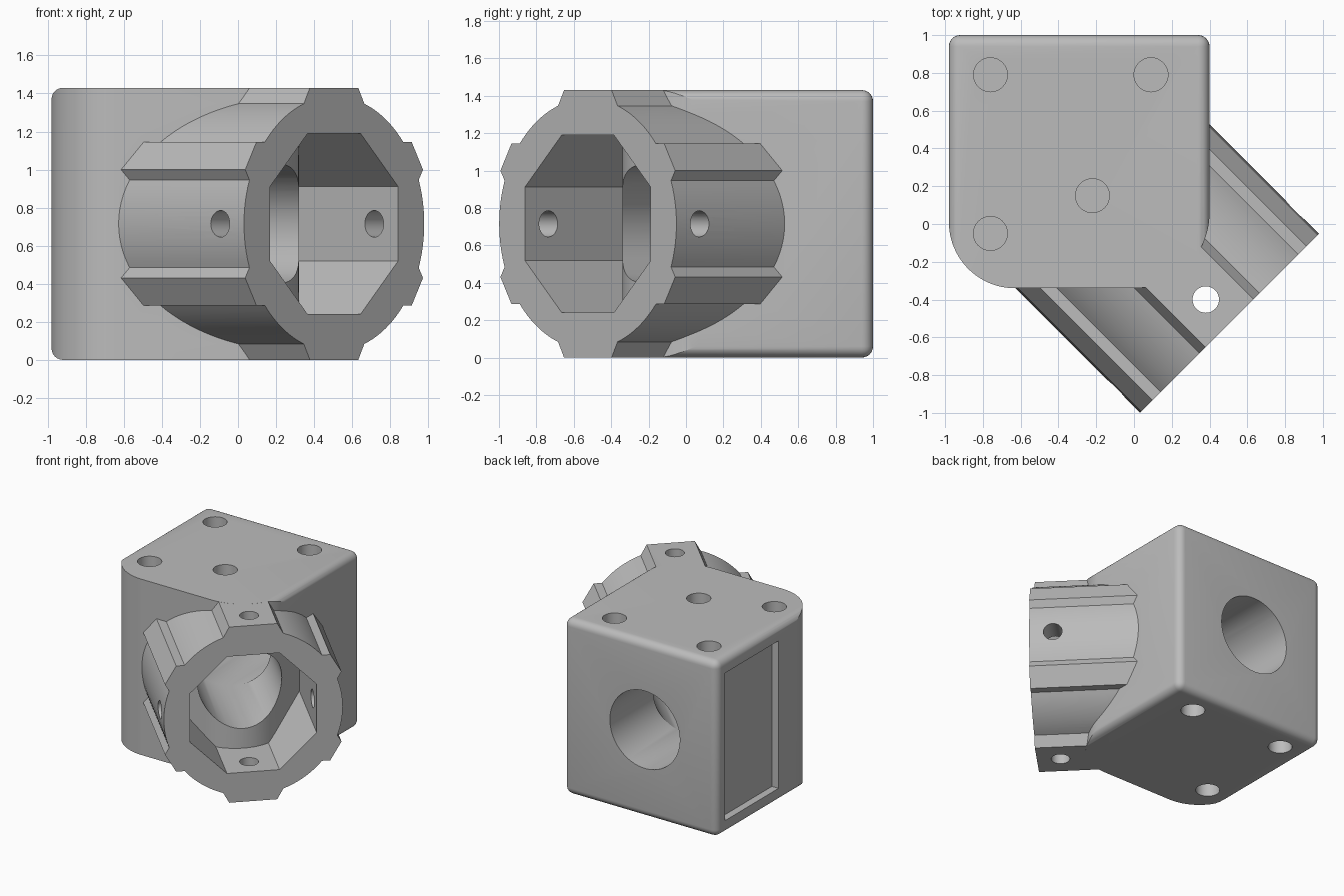
import bpy, bmesh, math
from mathutils import Matrix, Vector

if "Cube" in bpy.data.objects:
    bpy.data.objects.remove(bpy.data.objects["Cube"])

R2 = math.sqrt(2)
MID = 0.715                       # height of the bore axes
grey = bpy.data.materials.new("grey")
grey.diffuse_color = (0.5, 0.5, 0.5, 1)
grey.use_nodes = True
grey.node_tree.nodes["Principled BSDF"].inputs["Base Color"].default_value = grey.diffuse_color


def prism(name, outline, lo, hi, matrix=Matrix()):
    """Extrude a closed 2D outline from lo to hi along local z."""
    bm = bmesh.new()
    base = bm.faces.new([bm.verts.new((x, y, lo)) for x, y in outline])
    up = bmesh.ops.extrude_face_region(bm, geom=[base])["geom"]
    bmesh.ops.translate(bm, vec=(0, 0, hi - lo),
                        verts=[g for g in up if isinstance(g, bmesh.types.BMVert)])
    return finish(name, bm, matrix)


def finish(name, bm, matrix=Matrix()):
    bm.transform(matrix)
    bmesh.ops.recalc_face_normals(bm, faces=bm.faces)
    mesh = bpy.data.meshes.new(name)
    bm.to_mesh(mesh)
    bm.free()
    mesh.materials.append(grey)
    obj = bpy.data.objects.new(name, mesh)
    bpy.context.collection.objects.link(obj)
    return obj


def apply(obj, mod):
    bpy.context.view_layer.objects.active = obj
    bpy.ops.object.modifier_apply(modifier=mod.name)


def boolean(obj, other, operation="DIFFERENCE"):
    mod = obj.modifiers.new("boolean", "BOOLEAN")
    mod.operation, mod.object, mod.solver = operation, other, "EXACT"
    apply(obj, mod)
    bpy.data.objects.remove(other)


def arc(cx, cy, r, a0, a1, n=24):
    return [(cx + r * math.cos(math.radians(a0 + (a1 - a0) * i / n)),
             cy + r * math.sin(math.radians(a0 + (a1 - a0) * i / n))) for i in range(n + 1)]


def circle(r, n=48):
    return arc(0, 0, r, 0, 360 - 360 / n, n - 1)


def box(name, x0, x1, y0, y1, z0, z1):
    return prism(name, [(x0, y0), (x1, y0), (x1, y1), (x0, y1)], z0, z1)


def frame(u, v, w, origin):
    m = Matrix((u, v, w)).transposed().to_4x4()
    m.translation = Vector(origin)
    return m


# Diagonal socket frame: local x across, y up, z outward; origin on the open end
ACROSS, UP, OUT = Vector((1, 1, 0)) / R2, Vector((0, 0, 1)), Vector((1, -1, 0)) / R2
socket = frame(ACROSS, UP, OUT, (0.505, -0.525, MID))

# Block: footprint with two rounded front corners, soft edges elsewhere
footprint = ([(-0.98, 1.2), (-0.98, 0.01)] + arc(-0.63, 0.01, 0.35, 180, 270)[1:]
             + arc(0.0, 0.06, 0.40, 270, 360) + [(0.40, 1.2)])
body = box("corner_connector", -0.98, 0.40, -0.9, 1.0, 0, 1.43)
soft = body.modifiers.new("soft_edges", "BEVEL")
soft.width, soft.segments = 0.06, 6
apply(body, soft)
boolean(body, prism("footprint", footprint, -0.2, 1.7), "INTERSECT")

# Socket collar: round with six ribs, the top and bottom ones wider
outline = []
for k in range(6):
    mid = 30 + 60 * k
    wide = mid in (90, 270)
    top, foot = (0.18, 0.225) if wide else (0.084, 0.115)
    half = math.degrees(math.asin(foot / 0.67))
    turn = Matrix.Rotation(math.radians(mid), 2)
    outline += arc(0, 0, 0.67, mid - half, mid - half, 1)[:1]
    outline += [tuple(turn @ Vector((0.7145, s))) for s in (-top, top)]
    nxt = mid + 60
    next_half = math.degrees(math.asin((0.225 if nxt in (90, 270) else 0.115) / 0.67))
    outline += arc(0, 0, 0.67, mid + half, nxt - next_half, 12)[:-1]
boolean(body, prism("collar", outline, -0.976, 0, socket), "UNION")

# Octagonal socket opening that stops at a rounded inner corner
octagon = arc(0, 0, 0.475 / math.cos(math.pi / 8), 22.5, 337.5, 7)
opening = prism("opening", octagon, -0.76, 0.2, socket)
column = [(-1.5, 1.5), (-1.5, -0.34)] + arc(-0.05, 0.03, 0.37, 270, 360) + [(0.32, 1.5)]
boolean(opening, prism("inner_corner", column, -0.5, 2), "DIFFERENCE")
boolean(body, opening)

# Bent round channel from the back face into the socket
bm = bmesh.new()
rings = []
for stage in range(3):
    ring = []
    for x, z in circle(0.315, 64):
        p = Vector((x - 0.33, 0.31 + 0.4142 * x, z + MID))
        if stage == 0:
            p.y = 1.2
        elif stage == 2:
            p += Vector((0.74, -0.74, 0))
        ring.append(bm.verts.new(p))
    rings.append(ring)
for a, b in zip(rings, rings[1:]):
    for i in range(64):
        j = (i + 1) % 64
        bm.faces.new((a[i], a[j], b[j], b[i]))
bm.faces.new(rings[0])
bm.faces.new(rings[2])
boolean(body, finish("channel", bm))

# Recessed panel on the left face
boolean(body, box("panel", -1.1, -0.92, 0.21, 0.90, 0.11, 1.31))

# Blind screw holes in the top and bottom
for x, y, both in ((-0.76, 0.79, True), (0.09, 0.79, True),
                   (-0.76, -0.05, True), (-0.22, 0.15, False)):
    place = Matrix.Translation((x, y, 0))
    boolean(body, prism("screw_hole", circle(0.09, 32), 1.15, 1.6, place))
    if both:
        boolean(body, prism("screw_hole", circle(0.09, 32), -0.2, 0.28, place))

# Cross pin holes through the collar walls
boolean(body, prism("pin_hole", circle(0.07, 32), -0.2, 1.7,
                    Matrix.Translation((0.38, -0.40, 0))))
boolean(body, prism("pin_hole", circle(0.07, 32), -1, 1,
                    frame(UP, OUT, ACROSS, (0.38, -0.40, MID))))

# Smooth the curved surfaces, keep the edges crisp
bpy.ops.object.select_all(action="DESELECT")
body.select_set(True)
bpy.context.view_layer.objects.active = body
bpy.ops.object.shade_smooth_by_angle(angle=math.radians(20))
